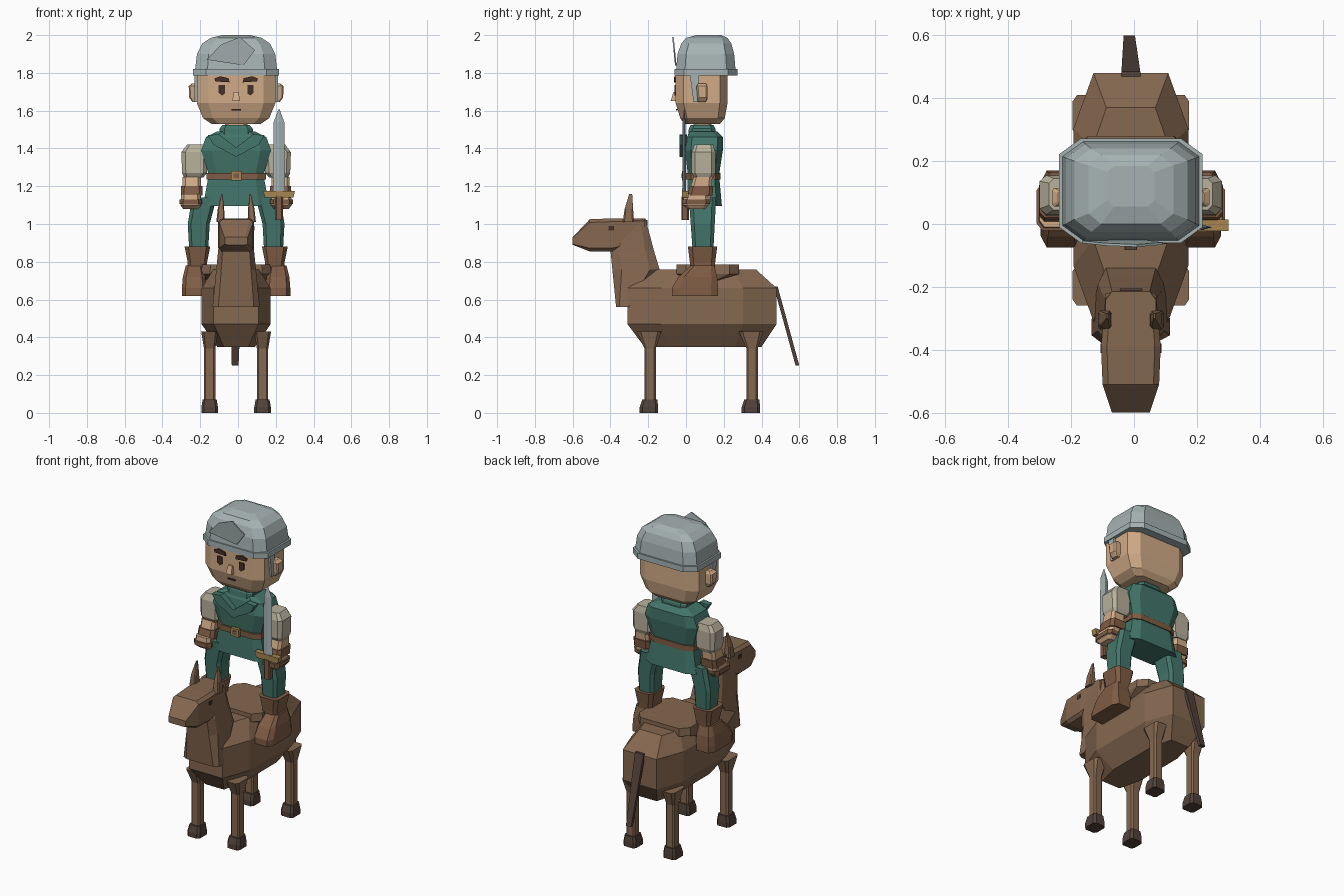
import bpy, bmesh

CX = -0.01  # mirror plane of the figure


def mat(name, rgb):
    m = bpy.data.materials.new(name)
    m.diffuse_color = (*rgb, 1)
    return m


COAT = mat("horse brown", (0.235, 0.138, 0.08))
LEATHER = mat("leather brown", (0.215, 0.108, 0.058))
HOOF = mat("hoof brown", (0.085, 0.053, 0.042))
DARK = mat("dark brown", (0.06, 0.03, 0.022))
GREEN = mat("cloth green", (0.056, 0.18, 0.145))
STEEL = mat("steel grey", (0.38, 0.45, 0.45))
SKIN = mat("skin", (0.64, 0.41, 0.245))
CREAM = mat("sleeve cream", (0.48, 0.44, 0.335))
GOLD = mat("brass", (0.38, 0.24, 0.08))


def finish(name, bm, m):
    bmesh.ops.remove_doubles(bm, verts=bm.verts, dist=1e-4)
    bmesh.ops.recalc_face_normals(bm, faces=bm.faces)
    bmesh.ops.translate(bm, verts=bm.verts, vec=(CX, 0, 0))
    me = bpy.data.meshes.new(name)
    bm.to_mesh(me)
    bm.free()
    me.materials.append(m)
    ob = bpy.data.objects.new(name, me)
    bpy.context.collection.objects.link(ob)
    return ob


def loft(name, rings, m, axis="z", cx=0.0, cut=(0.3, 0.3)):
    """Stack chamfered rectangles: (level, half width in x, low, high[, x shift])."""
    bm = bmesh.new()
    loops = []
    for r in rings:
        lev, hx, lo, hi = r[:4]
        x0 = cx + (r[4] if len(r) > 4 else 0)
        mid, hh = (lo + hi) / 2, (hi - lo) / 2
        a, b = 1 - cut[0], 1 - cut[1]
        shape = [(1, -b), (1, b), (a, 1), (-a, 1), (-1, b), (-1, -b), (-a, -1), (a, -1)]
        pts = [(x0 + u * hx, mid + v * hh) for u, v in shape]
        loops.append([bm.verts.new((u, v, lev) if axis == "z" else (u, lev, v)) for u, v in pts])
    for p, q in zip(loops, loops[1:]):
        for i in range(8):
            j = (i + 1) % 8
            bm.faces.new((p[i], p[j], q[j], q[i]))
    bm.faces.new(loops[0])
    bm.faces.new(loops[-1])
    return finish(name, bm, m)


def plate(name, pts, y, m, thick=0.008, tilt=0.0):
    """Flat x-z outline, thickened in y and leaning forward with height."""
    bm = bmesh.new()
    z0 = min(p[1] for p in pts)
    rows = [[bm.verts.new((x, y + d - tilt * (z - z0), z)) for x, z in pts] for d in (0, thick)]
    n = len(pts)
    for i in range(n):
        j = (i + 1) % n
        bm.faces.new((rows[0][i], rows[0][j], rows[1][j], rows[1][i]))
    for r in rows:
        bm.faces.new(r)
    return finish(name, bm, m)


def box(name, x, y, z, m):
    return loft(name, [(z[0], (x[1] - x[0]) / 2, *y), (z[1], (x[1] - x[0]) / 2, *y)], m,
                cx=(x[0] + x[1]) / 2, cut=(0, 0))


# ---- horse
loft("horse_body", [(0.35, 0.10, -0.22, 0.40), (0.47, 0.183, -0.31, 0.48),
                    (0.66, 0.183, -0.31, 0.48), (0.76, 0.12, -0.17, 0.37)], COAT, cut=(0.35, 0.45))
loft("horse_neck", [(0.56, 0.125, -0.37, -0.29), (0.76, 0.105, -0.39, -0.14),
                    (0.86, 0.095, -0.40, -0.17), (1.03, 0.08, -0.35, -0.215)], COAT, cut=(0.25, 0.4))
loft("horse_head", [(-0.60, 0.06, 0.89, 0.93), (-0.51, 0.09, 0.855, 1.025),
                    (-0.39, 0.095, 0.855, 1.03), (-0.22, 0.08, 0.90, 1.03)],
     COAT, axis="y", cut=(0.2, 0.2))
box("mane_tuft", (-0.035, 0.035), (-0.222, -0.205), (0.94, 1.02), HOOF)
loft("tail", [(0.67, 0.03, 0.465, 0.485), (0.25, 0.018, 0.58, 0.60, -0.005)], HOOF, cut=(0, 0))
loft("saddle", [(0.70, 0.17, 0.02, 0.18), (0.735, 0.185, -0.05, 0.28),
                (0.785, 0.18, -0.05, 0.28)], COAT, cut=(0.25, 0.3))
for s, side in ((1, "right"), (-1, "left")):
    for y, end in ((-0.195, "front"), (0.345, "back")):
        loft(f"{end}_leg_{side}", [(0.05, 0.03, y - 0.025, y + 0.035), (0.34, 0.03, y - 0.025, y + 0.035),
                                   (0.43, 0.045, y - 0.065, y + 0.065)], COAT, cx=s * 0.14)
        loft(f"{end}_hoof_{side}", [(0, 0.044, y - 0.05, y + 0.048), (0.03, 0.044, y - 0.05, y + 0.048),
                                    (0.07, 0.037, y - 0.037, y + 0.043)], HOOF, cx=s * 0.14)
    loft(f"horse_ear_{side}", [(1.01, 0.022, -0.335, -0.275), (1.08, 0.017, -0.325, -0.28, -s * 0.003),
                               (1.16, 0.003, -0.30, -0.285, -s * 0.008)], COAT, cx=s * 0.083)
    box(f"horse_eye_{side}", sorted((s * 0.088, s * 0.097)), (-0.41, -0.38), (0.965, 0.99), DARK)

# ---- rider legs and arms
for s, side in ((1, "right"), (-1, "left")):
    loft(f"boot_foot_{side}", [(0.62, 0.065, -0.075, 0.17), (0.66, 0.065, -0.075, 0.17),
                               (0.72, 0.06, -0.04, 0.165), (0.78, 0.045, 0.025, 0.15)],
         LEATHER, cx=s * 0.222)
    loft(f"boot_shaft_{side}", [(0.75, 0.05, 0.025, 0.15), (0.80, 0.052, 0.02, 0.155),
                                (0.88, 0.068, 0.01, 0.165)], LEATHER, cx=s * 0.205)
    loft(f"trouser_leg_{side}", [(0.86, 0.05, 0.035, 0.145), (1.0, 0.058, 0.025, 0.152),
                                 (1.14, 0.065, 0.015, 0.16, -s * 0.03)], GREEN, cx=s * 0.198)
    loft(f"sleeve_{side}", [(1.245, 0.05, 0.045, 0.145, s * 0.005), (1.27, 0.066, 0.03, 0.155),
                            (1.38, 0.07, 0.03, 0.155), (1.42, 0.05, 0.045, 0.145, -s * 0.01)],
         CREAM, cx=s * 0.22)
    loft(f"forearm_{side}", [(1.13, 0.05, 0.005, 0.13), (1.25, 0.048, 0.04, 0.14)], SKIN, cx=s * 0.235)
    loft(f"bracer_{side}", [(1.15, 0.058, 0.005, 0.14), (1.2, 0.056, 0.02, 0.145)], LEATHER, cx=s * 0.235)
    loft(f"hand_{side}", [(1.08, 0.04, 0.01, 0.10), (1.10, 0.055, -0.015, 0.12),
                          (1.16, 0.05, -0.01, 0.125)], SKIN, cx=s * 0.24)
    loft(f"glove_band_{side}", [(1.105, 0.06, -0.02, 0.127), (1.13, 0.06, -0.02, 0.13)],
         LEATHER, cx=s * 0.24)

# ---- rider torso
loft("tunic", [(1.095, 0.175, 0.005, 0.19), (1.26, 0.145, 0.01, 0.175), (1.39, 0.185, -0.005, 0.195),
               (1.46, 0.16, 0.005, 0.195), (1.49, 0.10, 0.02, 0.165)], GREEN)
loft("neck_collar", [(1.46, 0.09, 0.01, 0.16), (1.505, 0.088, 0.015, 0.155), (1.525, 0.07, 0.025, 0.145)], GREEN)
loft("belt", [(1.235, 0.157, 0.0, 0.183), (1.27, 0.157, 0.0, 0.183)], LEATHER)
loft("neck", [(1.50, 0.06, 0.04, 0.135), (1.55, 0.06, 0.04, 0.135)], SKIN)
plate("buckle", [(-0.028, 1.23), (0.028, 1.23), (0.028, 1.28), (-0.028, 1.28)], -0.02, GOLD, 0.02)
plate("buckle_centre", [(-0.015, 1.243), (0.015, 1.243), (0.015, 1.267), (-0.015, 1.267)], -0.024, LEATHER)
for s, side in ((1, "right"), (-1, "left")):
    plate(f"cowl_fold_{side}", [(0, 1.355), (s * 0.12, 1.42), (s * 0.15, 1.47), (s * 0.09, 1.475), (0, 1.405)],
          -0.035, GREEN, 0.04)

# ---- rider head
loft("head", [(1.53, 0.13, -0.01, 0.18), (1.56, 0.175, -0.03, 0.205), (1.64, 0.208, -0.055, 0.22),
              (1.80, 0.208, -0.055, 0.22)], SKIN)
loft("helmet_band", [(1.785, 0.228, -0.06, 0.272), (1.82, 0.228, -0.06, 0.272)], STEEL)
loft("helmet_dome", [(1.82, 0.217, -0.052, 0.262), (1.90, 0.207, -0.045, 0.255), (1.955, 0.18, -0.025, 0.24),
                     (1.985, 0.135, 0.0, 0.22), (2.0, 0.075, 0.055, 0.185)], STEEL)
plate("helmet_plate", [(-0.155, 1.87), (0.04, 1.84), (0.10, 1.92), (0.02, 1.99), (-0.08, 1.95)],
      -0.058, STEEL, 0.008, 0.1)
loft("nose", [(1.65, 0.02, -0.082, -0.05), (1.70, 0.014, -0.066, -0.05)], SKIN, cut=(0, 0))
plate("mouth", [(-0.025, 1.602), (0.025, 1.602), (0.025, 1.61), (-0.025, 1.61)], -0.054, DARK, 0.009)
for s, side in ((1, "right"), (-1, "left")):
    plate(f"eye_{side}", [(s * x, z) for x, z in ((0.06, 1.69), (0.075, 1.68), (0.093, 1.695),
                                                  (0.093, 1.735), (0.06, 1.735))], -0.062, DARK)
    plate(f"eyebrow_{side}", [(s * x, z) for x, z in ((0.035, 1.75), (0.11, 1.755), (0.115, 1.77),
                                                      (0.085, 1.782), (0.04, 1.772))], -0.064, DARK, 0.009)
    loft(f"ear_{side}", [(1.645, 0.015, 0.065, 0.105, -s * 0.01), (1.67, 0.024, 0.06, 0.115),
                         (1.73, 0.026, 0.055, 0.115), (1.745, 0.015, 0.065, 0.105, -s * 0.008)],
         SKIN, cx=s * 0.225)
    loft(f"helmet_cheek_strip_{side}", [(1.645, 0.006, 0.04, 0.06), (1.72, 0.008, 0.03, 0.065),
                                        (1.79, 0.008, 0.02, 0.07)], STEEL, cx=s * 0.213, cut=(0, 0))

# ---- sword
loft("sword_blade", [(1.16, 0.032, -0.02, 0.0), (1.54, 0.028, -0.018, -0.002), (1.61, 0.002, -0.011, -0.009)],
     STEEL, cx=0.227, cut=(1, 1))
loft("sword_guard", [(1.14, 0.075, -0.022, 0.014, 0.003), (1.175, 0.085, -0.022, 0.014)],
     GOLD, cx=0.226, cut=(0, 0))
loft("sword_grip", [(1.02, 0.02, -0.025, 0.015), (1.145, 0.02, -0.025, 0.015)], LEATHER, cx=0.227)
